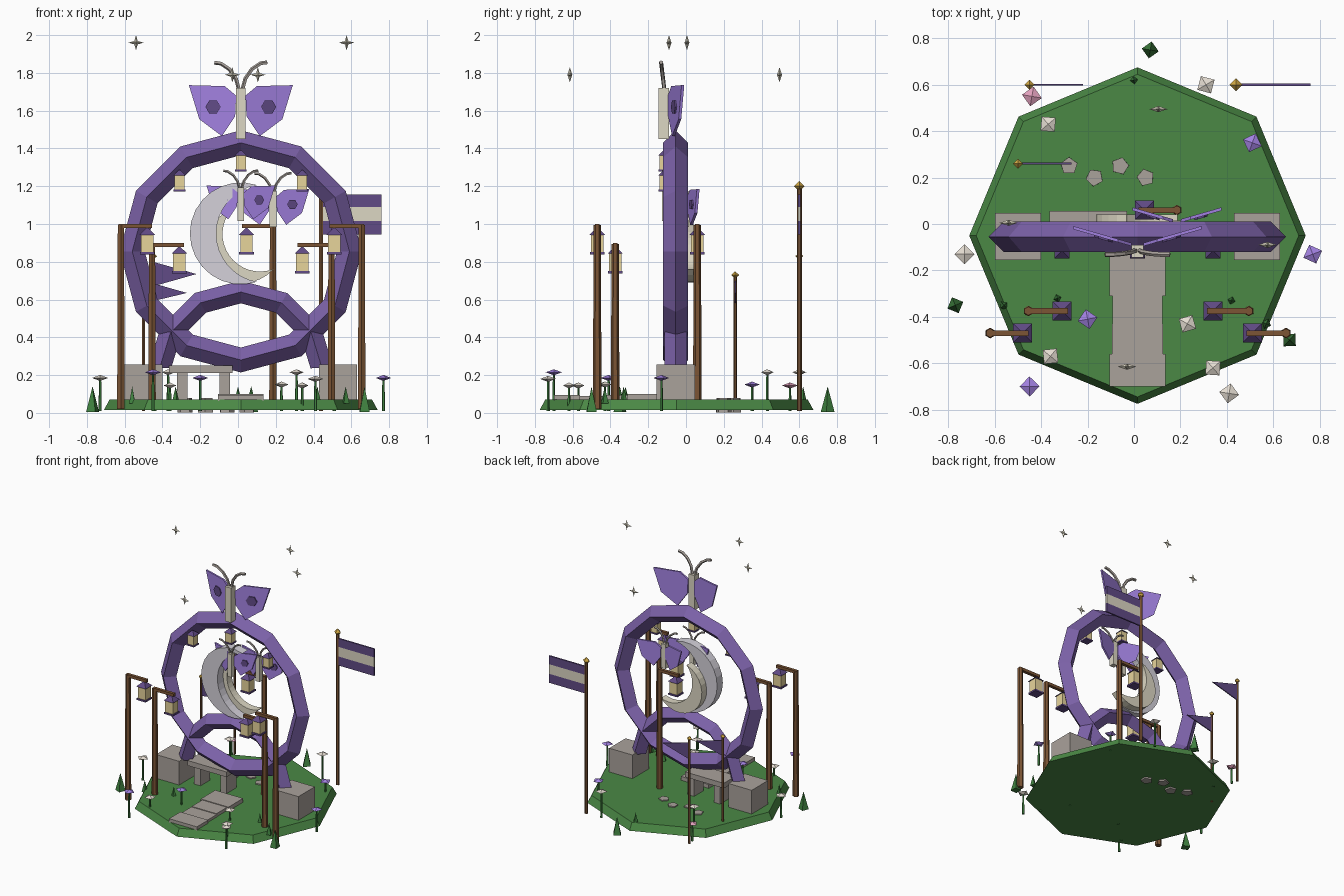
import bpy, bmesh
from math import sin, cos, pi, radians, acos, sqrt
from mathutils import Matrix, Vector

if "Cube" in bpy.data.objects:
    bpy.data.objects.remove(bpy.data.objects["Cube"])

MATS = {}
COL = dict(purple=(.20, .12, .39), wing=(.36, .22, .75), dark=(.12, .07, .24), green=(.07, .25, .06),
           leaf=(.05, .22, .05), stone=(.40, .36, .33), wood=(.20, .09, .035), cream=(.72, .68, .55),
           lilac=(.66, .64, .70), gold=(.65, .40, .06), glow=(.80, .66, .33), pink=(.75, .35, .50),
           pale=(.78, .72, .64))


def finish(name, bm, mat):
    bmesh.ops.recalc_face_normals(bm, faces=bm.faces)
    me = bpy.data.meshes.new(name)
    bm.to_mesh(me)
    bm.free()
    ob = bpy.data.objects.new(name, me)
    bpy.context.collection.objects.link(ob)
    if mat not in MATS:
        MATS[mat] = bpy.data.materials.new(mat)
        MATS[mat].diffuse_color = (*COL[mat], 1)
    me.materials.append(MATS[mat])
    return ob


def box(name, x0, x1, y0, y1, z0, z1, mat):
    bm = bmesh.new()
    m = Matrix.Translation(((x0 + x1) / 2, (y0 + y1) / 2, (z0 + z1) / 2)) @ Matrix.Diagonal((x1 - x0, y1 - y0, z1 - z0, 1))
    bmesh.ops.create_cube(bm, size=1, matrix=m)
    return finish(name, bm, mat)


def cone(name, x, y, z0, z1, r1, r2, n, mat, turn=0):
    bm = bmesh.new()
    m = Matrix.Translation((x, y, (z0 + z1) / 2)) @ Matrix.Rotation(turn, 4, 'Z')
    bmesh.ops.create_cone(bm, cap_ends=True, segments=n, radius1=r1, radius2=r2, depth=z1 - z0, matrix=m)
    bmesh.ops.remove_doubles(bm, verts=bm.verts, dist=1e-5)
    return finish(name, bm, mat)


def gem(name, x, y, z, r, h, mat, turn=0):
    # octahedron
    bm = bmesh.new()
    ring = [bm.verts.new((x + r * cos(turn + i * pi / 2), y + r * sin(turn + i * pi / 2), z)) for i in range(4)]
    for s in (h, -h):
        tip = bm.verts.new((x, y, z + s))
        for i in range(4):
            bm.faces.new((ring[i], ring[(i + 1) % 4], tip))
    return finish(name, bm, mat)


def prism(name, pts, y0, y1, mat, slope=0, cx=0):
    # xz outline extruded along y, optionally sheared back away from cx
    bm = bmesh.new()
    a, b = [[bm.verts.new((x, y + slope * abs(x - cx), z)) for x, z in pts] for y in (y0, y1)]
    bm.faces.new(a)
    bm.faces.new(b[::-1])
    for i in range(len(pts)):
        j = (i + 1) % len(pts)
        bm.faces.new((a[i], a[j], b[j], b[i]))
    return finish(name, bm, mat)


def hoop(name, cx, cy, cz, R, r, angles, closed, mat):
    # diamond section swept round an upright circle
    bm = bmesh.new()
    rows = []
    for a in map(radians, angles):
        rows.append([bm.verts.new((cx + (R + r * cos(t)) * cos(a), cy + r * sin(t), cz + (R + r * cos(t)) * sin(a)))
                     for t in (0, pi / 2, pi, 3 * pi / 2)])
    n = len(rows)
    for i in range(n if closed else n - 1):
        p, q = rows[i], rows[(i + 1) % n]
        for k in range(4):
            bm.faces.new((p[k], p[(k + 1) % 4], q[(k + 1) % 4], q[k]))
    if not closed:
        bm.faces.new(rows[0])
        bm.faces.new(rows[-1])
    return finish(name, bm, mat)


def tube(name, pts, r, mat):
    bm = bmesh.new()
    rows = []
    for i, p in enumerate(pts):
        d = (Vector(pts[min(i + 1, len(pts) - 1)]) - Vector(pts[max(i - 1, 0)])).normalized()
        u = d.cross(Vector((0, 1, 0))).normalized()
        v = d.cross(u)
        rows.append([bm.verts.new(Vector(p) + r * (cos(k * pi / 2.5) * u + sin(k * pi / 2.5) * v)) for k in range(5)])
    for p, q in zip(rows, rows[1:]):
        for k in range(5):
            bm.faces.new((p[k], p[(k + 1) % 5], q[(k + 1) % 5], q[k]))
    bm.faces.new(rows[0])
    bm.faces.new(rows[-1])
    return finish(name, bm, mat)


def crescent(name, cx, cz, R, r, d, tilt, y0, y1, mat, n=16):
    x = (d * d + R * R - r * r) / (2 * d)
    a, b = acos(x / R), acos((x - d) / r)
    pts = [(R * cos(t), R * sin(t)) for t in [a + (2 * pi - 2 * a) * i / n for i in range(n + 1)]]
    pts += [(d + r * cos(t), r * sin(t)) for t in [2 * pi - b - (2 * pi - 2 * b) * i / n for i in range(1, n)]]
    c, s = cos(tilt), sin(tilt)
    prism(name, [(cx + u * c - v * s, cz + u * s + v * c) for u, v in pts], y0, y1, mat)


def lantern(x, y, top, k=1):
    cone("lantern_roof", x, y, top - .035 * k, top, .058 * k, .008 * k, 4, "dark", pi / 4)
    box("lantern_glass", x - .033 * k, x + .033 * k, y - .033 * k, y + .033 * k, top - .128 * k, top - .035 * k, "glow")
    box("lantern_base", x - .039 * k, x + .039 * k, y - .039 * k, y + .039 * k, top - .14 * k, top - .127 * k, "dark")


def butterfly(cx, y, z, k, tag):
    # z is the bottom of the body
    box(tag + "_body", cx - .026 * k, cx + .026 * k, y - .05 * k, y + .005, z, z + .27 * k, "cream")
    wing = [(.275, .285), (.085, .28), (.025, .23), (.03, .12), (.1, .015), (.22, .105)]
    spot = [(.147 + .04 * cos(i * pi / 3), .17 + .04 * sin(i * pi / 3)) for i in range(6)]
    feel = [(.01, .265), (.025, .32), (.06, .37), (.105, .4), (.14, .405)]
    for s in (-1, 1):
        prism(tag + "_wing", [(cx + s * u * k, z + v * k) for u, v in wing], y - .008, y + .006, "wing", .29, cx)
        prism(tag + "_spot", [(cx + s * u * k, z + v * k) for u, v in spot], y - .016, y - .004, "dark", .29, cx)
        tube(tag + "_antenna", [(cx + s * u * k, y - .02 * k - (v - .265) * .12 * k, z + v * k) for u, v in feel], .011 * k, "stone")


# ground, foot blocks, bench
cone("ground", .015, -.05, .015, .07, .725, .695, 8, "green")
for x in (-.5, .53):
    box("foot_block", x - .1, x + .1, -.155, .047, .05, .255, "stone")
box("bench_seat", -.365, -.03, -.1, .055, .21, .25, "stone")
for x in (-.295, -.07):
    box("bench_leg", x - .027, x + .027, -.08, .04, .06, .212, "stone")

# path slabs and stepping stones
for y0, y1, w, top in ((-.70, -.56, .12, .095), (-.57, -.43, .11, .09), (-.44, -.30, .107, .095), (-.31, -.13, .12, .1)):
    box("path_slab", .015 - w, .015 + w, y0, y1, .05, top, "stone")
for i, (x, y) in enumerate(((-.28, .25), (-.17, .2), (-.06, .25), (.05, .2))):
    cone("stepping_stone", x, y, .003, .078, .042, .038, 5, "stone", i * .5)

# moon gate ring, lower arch, crescents
hoop("gate_ring", .015, -.055, .855, .575, .066, range(0, 360, 30), True, "purple")
hoop("gate_arch", .015, -.055, .21, .43, .06, (4, 30, 60, 90, 120, 150, 176), False, "purple")
crescent("moon_large", .015, .95, .27, .26, .13, 0, -.09, -.02, "lilac")
crescent("moon_small", .035, .89, .2, .199, .1, radians(35), -.02, .04, "cream")

# butterflies
butterfly(.015, -.095, 1.45, 1, "top_butterfly")
butterfly(.015, -.095, 1.015, .66, "front_butterfly")
butterfly(.185, .01, .985, .7, "back_butterfly")

# lantern posts: x, y, height, lantern x
for x, y, h, lx in ((-.62, -.47, 1, -.48), (-.455, -.375, .9, -.31), (.495, -.375, .9, .34),
                    (.655, -.47, 1, .51), (.185, .06, 1, .045)):
    cone("post", x, y, .02, h - .005, .023, .019, 6, "wood")
    s = 1 if lx > x else -1
    a, b = sorted((x - s * .012, lx + s * .025))
    box("post_arm", a, b, y - .012, y + .012, h - .022, h, "wood")
    lantern(lx, y, h - .022, 1)
for x, z in ((-.31, 1.285), (.34, 1.285), (.015, 1.39)):
    lantern(x, -.115, z, .8)

# flag poles, striped flag, pennants
for x, y, h, r in ((.44, .6, 1.2, .013), (-.45, .6, .83, .009), (-.5, .26, .73, .009)):
    cone("flag_pole", x, y, .01, h, r, r, 6, "wood")
    gem("pole_finial", x, y, h, .021 if h < 1 else .028, .02 if h < 1 else .028, "gold")
for z0, z1, m in ((.945, 1.015, "dark"), (1.015, 1.09, "cream"), (1.09, 1.155, "dark")):
    box("flag_stripe", .44, .76, .594, .606, z0, z1, m)
prism("pennant", [(-.45, .80), (-.22, .735), (-.45, .67)], .596, .604, "dark")
prism("pennant", [(-.5, .70), (-.27, .635), (-.5, .58)], .256, .264, "dark")

# flowers
FLOWERS = ((-.73, -.13, .185, "pale"), (-.37, .43, .215, "pale"), (-.44, .55, .145, "pink"), (.31, .6, .215, "pale"),
           (.51, .35, .15, "wing"), (.77, -.13, .185, "wing"), (.23, -.43, .15, "pale"), (-.2, -.41, .185, "wing"),
           (-.36, -.57, .145, "pale"), (-.45, -.7, .215, "wing"), (.34, -.62, .145, "pale"), (.41, -.73, .18, "pale"))
for i, (x, y, z, m) in enumerate(FLOWERS):
    cone("flower_stem", x, y, .01, z, .009, .006, 5, "leaf")
    gem("flower_head", x, y, z, .043, .016, m, i * .7)

# grass tufts
for i, (x, y) in enumerate(((-.77, -.35), (.07, .75), (.67, -.5))):
    cone("grass_tuft", x, y, .005, .14, .037, 0, 4, "leaf", .4 + i)
for i, (x, y) in enumerate(((-.33, -.32), (.42, -.33), (-.56, -.35), (0, .62), (.57, -.43))):
    cone("small_tuft", x, y, .05, .14, .022, 0, 4, "leaf", .3 + i)

# four-pointed stars
for x, y, z in ((-.54, .005, 1.96), (.575, -.09, 1.96), (-.03, -.615, 1.79), (.105, .495, 1.79)):
    bm = bmesh.new()
    rim = [bm.verts.new((x + q * cos(i * pi / 4), y, z + q * sin(i * pi / 4)))
           for i in range(8) for q in [.04 if i % 2 == 0 else .013]]
    for s in (-.013, .013):
        c = bm.verts.new((x, y + s, z))
        for i in range(8):
            bm.faces.new((rim[i], rim[(i + 1) % 8], c))
    finish("star", bm, "cream")

for m in bpy.data.materials:
    if m.users and not m.is_grease_pencil:
        m.use_nodes = True
        m.node_tree.nodes["Principled BSDF"].inputs["Base Color"].default_value = m.diffuse_color
